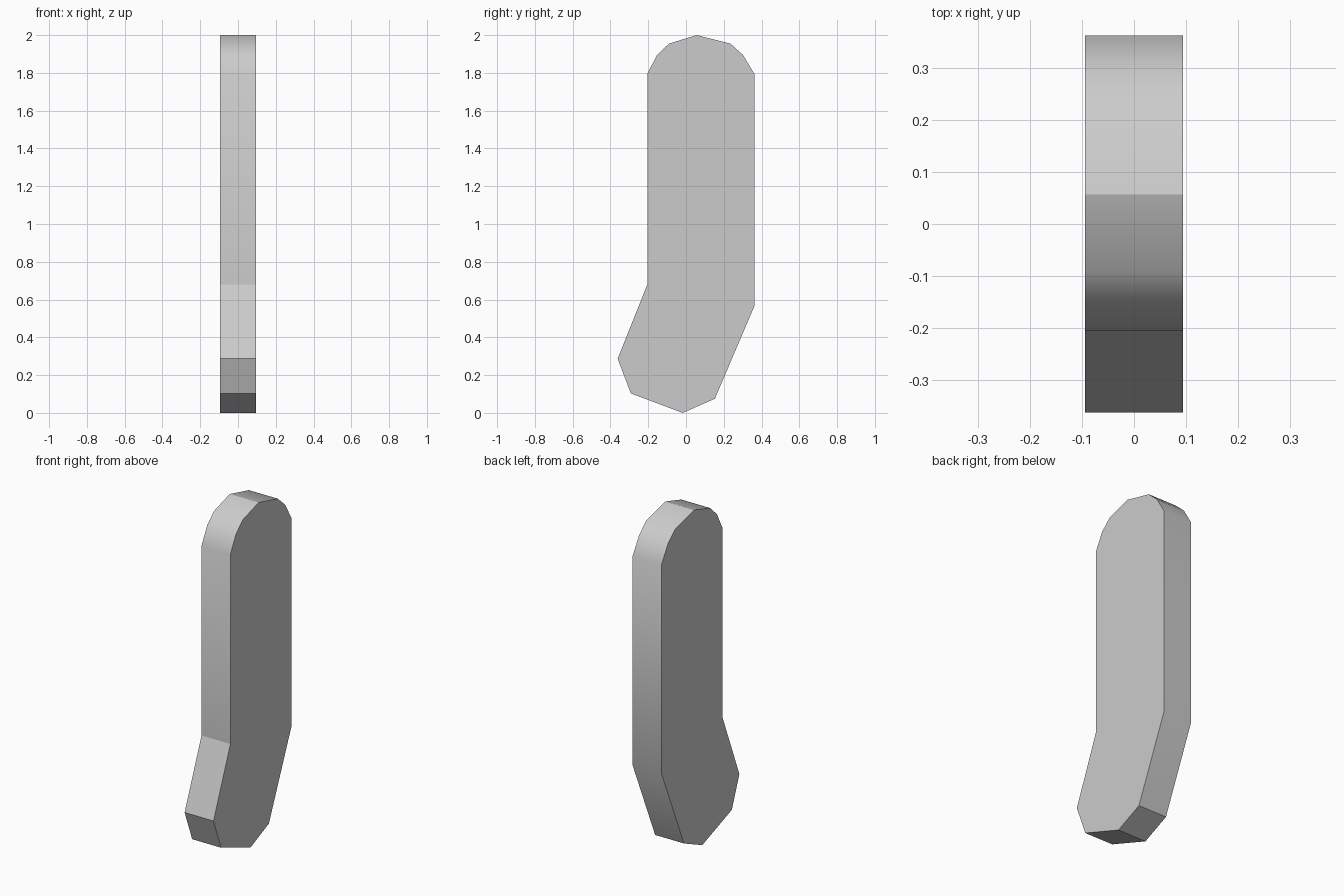
import bpy
import bmesh
import math

cube = bpy.data.objects.get("Cube")
if cube:
    bpy.data.objects.remove(cube, do_unlink=True)

HALF_WIDTH = 0.094

# Side outline as (y, z, soft corner), running from the front knee over the top
OUTLINE = [
    (-0.205, 0.68, False), (-0.205, 1.795, True), (-0.153, 1.895, True),
    (-0.09, 1.955, True), (0.057, 2.0, False), (0.235, 1.955, True),
    (0.302, 1.895, True), (0.362, 1.795, True), (0.362, 0.565, True),
    (0.153, 0.075, False), (-0.017, 0.0, False), (-0.292, 0.103, False),
    (-0.362, 0.287, False),
]

# Plain grey material
grey = bpy.data.materials.new("light grey")
grey.use_nodes = True
colour = (0.6, 0.6, 0.6, 1.0)
grey.diffuse_color = colour
grey.node_tree.nodes["Principled BSDF"].inputs["Base Color"].default_value = colour

# Bent plate: two flat caps joined by a rim
bm = bmesh.new()
left = [bm.verts.new((HALF_WIDTH, y, z)) for y, z, soft in OUTLINE]
right = [bm.verts.new((-HALF_WIDTH, y, z)) for y, z, soft in OUTLINE]
bm.faces.new(left)
bm.faces.new(right)
for i in range(len(OUTLINE)):
    j = (i + 1) % len(OUTLINE)
    bm.faces.new((left[i], left[j], right[j], right[i]))
bmesh.ops.recalc_face_normals(bm, faces=bm.faces)

# Only the soft corners of the rim blend; cap borders stay crisp
for face in bm.faces:
    face.smooth = True
for edge in bm.edges:
    edge.smooth = False
for a, b, (y, z, soft) in zip(left, right, OUTLINE):
    bm.edges.get((a, b)).smooth = soft

mesh = bpy.data.meshes.new("bent_plate")
bm.to_mesh(mesh)
bm.free()
mesh.materials.append(grey)
plate = bpy.data.objects.new("bent_plate", mesh)
bpy.context.collection.objects.link(plate)
